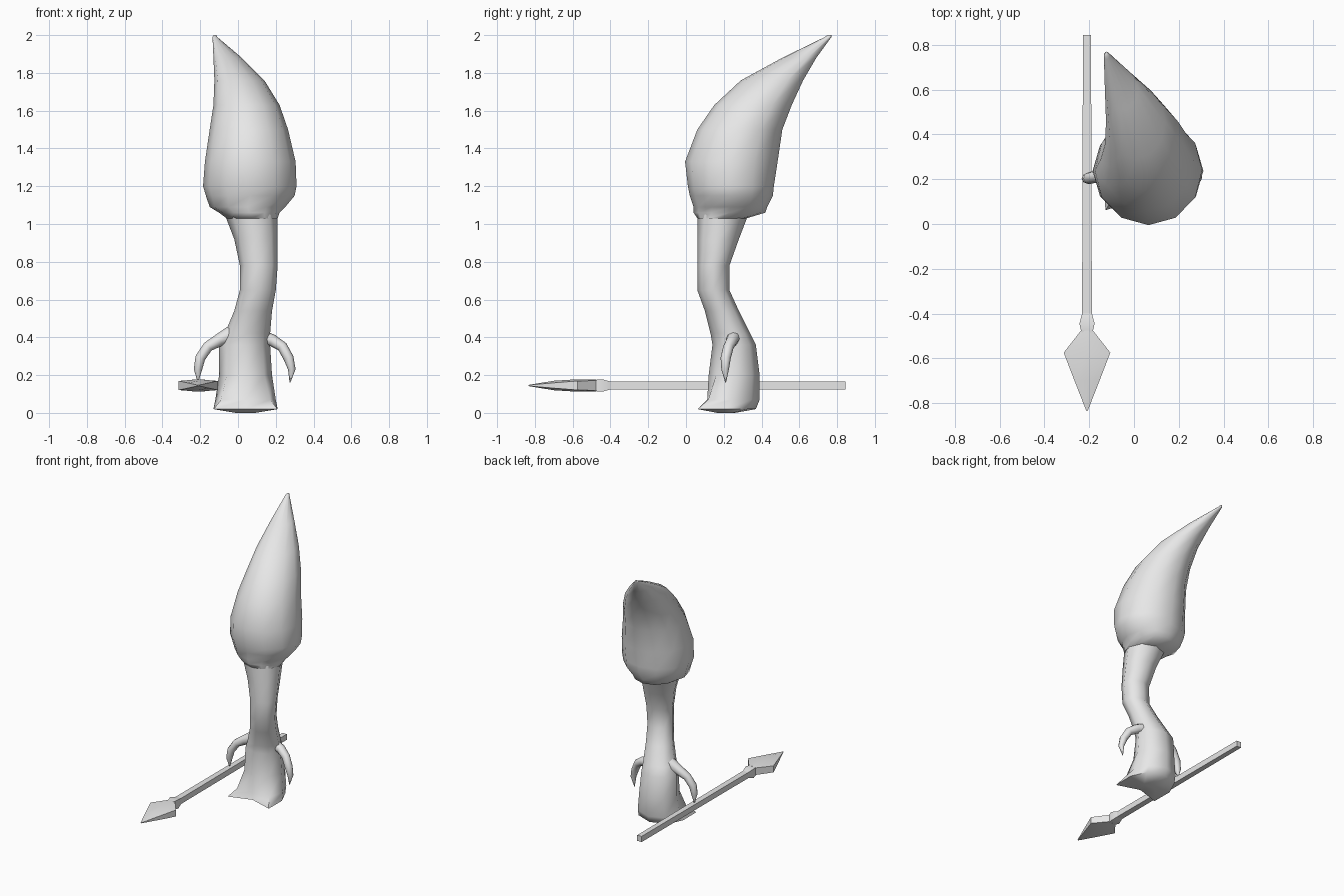
import bpy, bmesh, math
from mathutils import Vector

cube = bpy.data.objects.get("Cube")
if cube:
    bpy.data.objects.remove(cube, do_unlink=True)

grey = bpy.data.materials.new("plain grey")
grey.use_nodes = True
tone = (0.8, 0.8, 0.8, 1)
grey.diffuse_color = tone
grey.node_tree.nodes["Principled BSDF"].inputs["Base Color"].default_value = tone


def loft(name, rings, angle=60, cap_start=True, cap_end=True):
    """Skin a list of equally sized point rings."""
    bm = bmesh.new()
    rows = [[bm.verts.new(p) for p in ring] for ring in rings]
    for low, high in zip(rows, rows[1:]):
        for i in range(len(low)):
            j = (i + 1) % len(low)
            bm.faces.new((low[i], low[j], high[j], high[i]))
    if cap_start:
        bm.faces.new(rows[0][::-1])
    if cap_end:
        bm.faces.new(rows[-1])
    bmesh.ops.recalc_face_normals(bm, faces=bm.faces)
    mesh = bpy.data.meshes.new(name)
    bm.to_mesh(mesh)
    bm.free()
    mesh.materials.append(grey)
    obj = bpy.data.objects.new(name, mesh)
    bpy.context.collection.objects.link(obj)
    bpy.ops.object.select_all(action='DESELECT')
    obj.select_set(True)
    bpy.context.view_layer.objects.active = obj
    bpy.ops.object.shade_smooth_by_angle(angle=math.radians(angle))
    return obj


def oval(z, left, right, front, back, sides):
    """Level oval ring filling the given extents."""
    cx, cy = (left + right) / 2, (front + back) / 2
    return [Vector((cx + (right - left) / 2 * math.cos(math.tau * i / sides),
                    cy + (back - front) / 2 * math.sin(math.tau * i / sides), z))
            for i in range(sides)]


# Stalk: height, then x and y extents
stalk = [
    (.02, -.13, .21, .06, .37), (.07, -.12, .20, .09, .39),
    (.20, -.10, .18, .12, .39), (.36, -.10, .17, .14, .37),
    (.42, -.07, .17, .13, .34), (.54, -.02, .18, .10, .28),
    (.65, .01, .20, .06, .23), (.78, .01, .21, .06, .23),
    (.92, -.02, .21, .06, .28), (1.05, -.07, .21, .06, .33),
]
rings = [oval(*row, 8) for row in stalk]
# Flared front corners and a notched front edge at the foot
for ring, spread, notch in ((rings[0], 1.4, .65), (rings[1], 1.15, .85)):
    middle = sum(ring, Vector()) / len(ring)
    for index, factor in ((5, spread), (7, spread), (6, notch)):
        ring[index] = middle + (ring[index] - middle) * factor
foot = sum(rings[0], Vector()) / 8
sole = [Vector((foot.x, foot.y, 0)) + (p - foot) * .3 for p in rings[0]]
loft("stalk", [sole] + rings)

# Pointed cap leaning back
cap = [
    (1.03, -.06, .21, .06, .32), (1.06, -.10, .22, .04, .42),
    (1.09, -.15, .25, .04, .43), (1.15, -.17, .30, .02, .46),
    (1.20, -.185, .31, .01, .465), (1.33, -.175, .305, -.005, .485),
    (1.50, -.15, .265, .06, .51), (1.63, -.13, .22, .15, .56),
    (1.76, -.125, .14, .29, .62), (1.88, -.13, .02, .51, .69),
    (1.99, -.135, -.11, .735, .77), (2, -.13, -.115, .75, .77),
]
loft("cap", [oval(*row, 12) for row in cap])


def arm(name, path):
    """Curved tapering arm; the path holds x, y, z and radius."""
    points = [Vector(row[:3]) for row in path]
    rings = []
    for i, point in enumerate(points):
        along = (points[min(i + 1, len(points) - 1)] - points[max(i - 1, 0)]).normalized()
        side = along.cross(Vector((0, 1, 0))).normalized()
        other = along.cross(side)
        rings.append([point + path[i][3] * (side * math.cos(math.tau * k / 8)
                                            + other * math.sin(math.tau * k / 8))
                      for k in range(8)])
    loft(name, rings)


arm("left_arm", [(.12, .25, .40, .04), (.18, .245, .385, .032), (.235, .225, .35, .028),
                 (.268, .21, .29, .027), (.285, .207, .23, .02), (.275, .21, .16, .002)])
arm("right_arm", [(-.03, .23, .42, .045), (-.10, .225, .385, .034), (-.16, .215, .35, .028),
                  (-.20, .205, .29, .027), (-.212, .203, .23, .022), (-.212, .205, .17, .004)])

# Spear lying on the ground line, pointing forward
axis_x, axis_z = -.21, .145


def box_ring(y, width, height):
    return [Vector((axis_x + sx * width, y, axis_z + sz * height))
            for sx, sz in ((-1, -1), (1, -1), (1, 1), (-1, 1))]


def blade_ring(y, width, height, edge):
    """Section with a raised centre ridge and thinner side edges."""
    return [Vector((axis_x + x * width, y, axis_z + z))
            for x, z in ((-1, -edge), (0, -height), (1, -edge),
                         (1, edge), (0, height), (-1, edge))]


loft("spear_shaft", [box_ring(.845, .018, .021), box_ring(-.41, .022, .021)], 30)
loft("spear_collar", [box_ring(-.40, .022, .021), box_ring(-.445, .034, .033),
                      box_ring(-.485, .025, .029)], 30)
loft("spear_blade", [blade_ring(-.475, .026, .032, .026), blade_ring(-.575, .104, .033, .024),
                     blade_ring(-.70, .056, .025, .014), blade_ring(-.835, .003, .003, .002)], 30)
